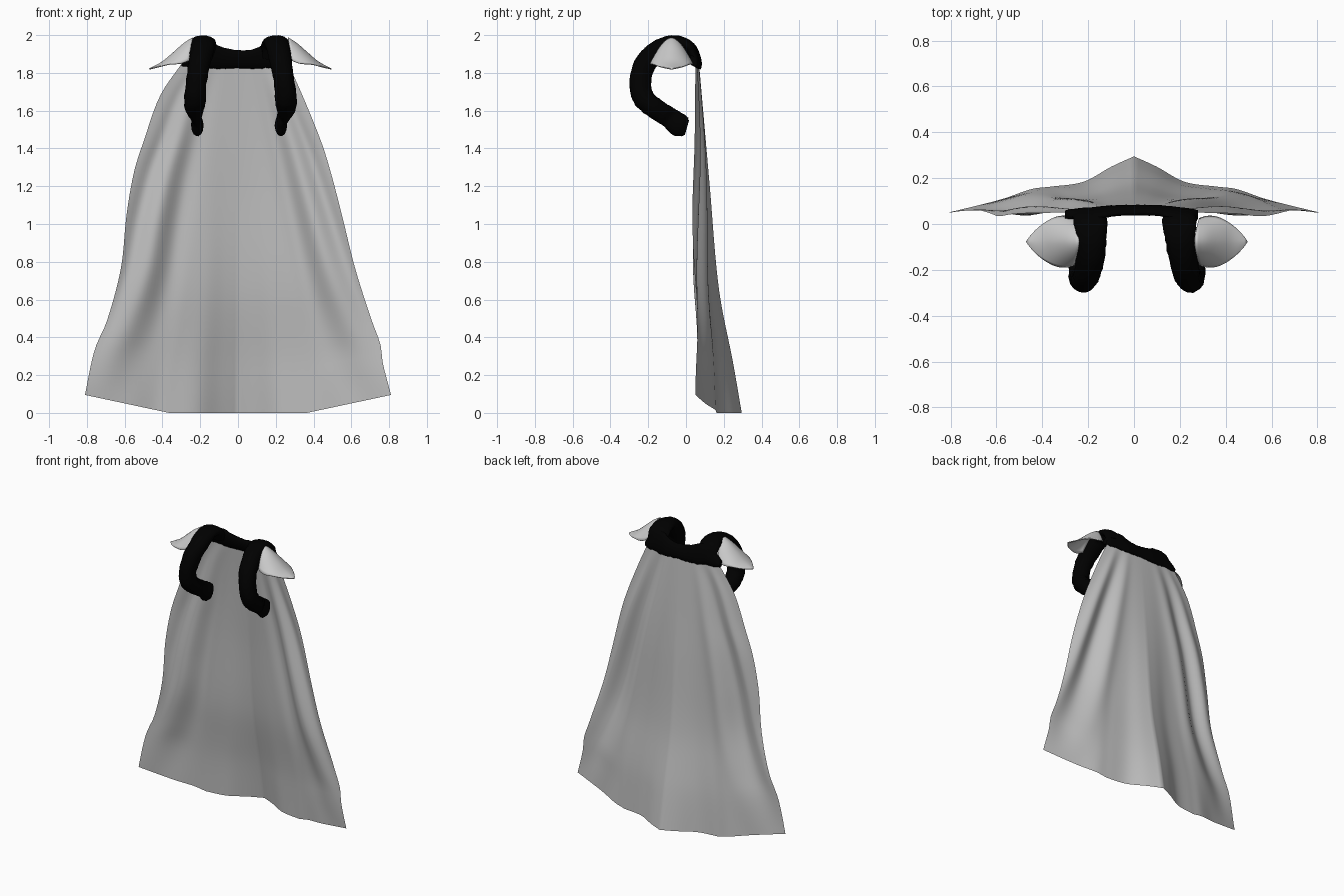
import bpy, bmesh, math, random
from mathutils import Vector

random.seed(4)
cube = bpy.data.objects.get("Cube")
if cube:
    bpy.data.objects.remove(cube, do_unlink=True)


def material(name, value):
    m = bpy.data.materials.new(name)
    m.use_nodes = True
    colour = (value, value, value, 1)
    m.diffuse_color = colour
    m.node_tree.nodes["Principled BSDF"].inputs["Base Color"].default_value = colour
    return m


cloth = material("grey cloth", 0.53)
fur = material("black fur", 0.0)
metal = material("light grey metal", 0.6)


def interp(points, t):
    """Smooth cubic lookup through (key, value) pairs in rising key order."""
    if t <= points[0][0]:
        return points[0][1]
    if t >= points[-1][0]:
        return points[-1][1]

    def slope(k):
        a, b = points[max(0, k - 1)], points[min(len(points) - 1, k + 1)]
        return (b[1] - a[1]) / (b[0] - a[0])

    i = max(k for k in range(len(points) - 1) if points[k][0] <= t)
    (a, p), (b, q) = points[i], points[i + 1]
    h = b - a
    s = (t - a) / h
    ease = s * s * (3 - 2 * s)
    return (p + (q - p) * ease + h * s * (1 - s) * ((1 - s) * slope(i) - s * slope(i + 1)))


def loft(name, rows, mat, closed=False, capped=False, angle=60):
    """Skin a list of equal-length point rows."""
    bm = bmesh.new()
    grid = [[bm.verts.new(p) for p in row] for row in rows]
    n = len(rows[0])
    for a, b in zip(grid, grid[1:]):
        for i in range(n if closed else n - 1):
            j = (i + 1) % n
            bm.faces.new((a[i], a[j], b[j], b[i]))
    if capped:
        bm.faces.new(grid[0])
        bm.faces.new(grid[-1])
    bmesh.ops.remove_doubles(bm, verts=bm.verts, dist=0.0005)
    bmesh.ops.recalc_face_normals(bm, faces=bm.faces)
    me = bpy.data.meshes.new(name)
    bm.to_mesh(me)
    bm.free()
    me.materials.append(mat)
    ob = bpy.data.objects.new(name, me)
    bpy.context.collection.objects.link(ob)
    bpy.ops.object.select_all(action="DESELECT")
    bpy.context.view_layer.objects.active = ob
    ob.select_set(True)
    bpy.ops.object.shade_smooth_by_angle(angle=math.radians(angle))
    return ob


def bump(a, centre, width):
    return math.exp(-((a - centre) / width) ** 2)


# Cape: outline and depth by distance t below the neckline
right_edge = [(0, .29), (.1, .41), (.24, .5), (.33, .55), (.46, .59), (.62, .62),
              (.78, .695), (.85, .75), (.9, .775), (1, .81)]
left_edge = [(0, .26), (.1, .34), (.24, .44), (.33, .49), (.46, .55), (.62, .62),
             (.78, .71), (.85, .755), (.9, .765), (1, .81)]
back_depth = [(0, .068), (.35, .125), (.65, .175), (.86, .25), (1, .295)]
edge_depth = [(0, .05), (.25, .045), (.46, .03), (.62, .03), (.8, .05), (1, .05)]
hem_shape = [(0, 1), (.12, .82), (.27, .55), (.45, .46), (.55, .42), (.7, .25), (.85, .12), (1, 0)]
top = 1.86
rows = []
for r in range(41):
    t = r / 40
    row = []
    for c in range(81):
        u = c / 40 - 1
        a = abs(u)
        x = u * interp(left_edge if u > 0 else right_edge, t)
        bottom = .095 * max(0, (a - .45) / .55)
        z = top - t * (top - bottom)
        shape = interp(hem_shape, a) * t + (1 - a ** 2) * (1 - t)
        e = interp(edge_depth, t)
        y = e + (interp(back_depth, t) - e) * shape
        # One long fold each side, drifting outward towards the hem
        fold = .46 + .34 * t
        depth = math.sin(math.pi * t)
        y += depth * (.018 * bump(a, fold - .08, .1) - .03 * bump(a, fold + .1, .1)
                      + .022 * bump(a, fold + .28, .08))
        row.append((x, y, z))
    rows.append(row)
loft("cape", rows, cloth)


def ring(centre, across, along, w, h, n=14, rough=.0):
    """Oval cross-section with optional shaggy edge."""
    pts = []
    for i in range(n):
        a = 2 * math.pi * i / n
        k = 1 + random.uniform(-rough, rough)
        pts.append(centre + across * (w * k * math.cos(a)) + along * (h * k * math.sin(a)))
    return pts


# Fur collar: x position, centre y, centre z, half height
collar = [(-.3, .04, 1.855, .02), (-.25, .045, 1.88, .05), (-.2, .047, 1.895, .065),
          (-.13, .052, 1.89, .07), (-.09, .058, 1.88, .06), (0, .06, 1.872, .05),
          (.09, .06, 1.875, .055), (.14, .055, 1.888, .07), (.2, .047, 1.89, .065),
          (.25, .045, 1.87, .045), (.28, .04, 1.855, .02)]
keys = [[(p[0], p[k]) for p in collar] for k in (1, 2, 3)]
rows = []
for i in range(36):
    x = -.3 + .58 * i / 35
    y, z, h = (interp(k, x) for k in keys)
    # Lean the band forward at its top
    lean = Vector((0, -.25, 1)).normalized()
    rows.append(ring(Vector((x, y, z)), Vector((0, 1, 0)), lean, .02, h, rough=.05))
loft("fur_collar", rows, fur, closed=True, capped=True)

# Fur straps curling forward: outward x, y, z, half width in x, half thickness
strap = [(.2, .045, 1.88, .07, .025), (.19, .01, 1.945, .075, .03), (.185, -.07, 1.965, .065, .035),
         (.19, -.15, 1.92, .063, .052), (.205, -.22, 1.84, .058, .058),
         (.222, -.242, 1.74, .055, .058), (.228, -.22, 1.66, .058, .058),
         (.23, -.16, 1.61, .05, .055), (.22, -.09, 1.565, .026, .055),
         (.215, -.03, 1.52, .033, .062), (.215, .005, 1.51, .018, .04)]
for side, name, shift in ((-1, "right_strap", 0), (1, "left_strap", .025)):
    rows = []
    for i in range(51):
        f = i / 5
        x, y, z, w, h = (interp([(j, p[k]) for j, p in enumerate(strap)], f) for k in range(5))
        a, b = strap[max(0, int(f - .5))], strap[min(10, int(f + 1))]
        along = Vector((0, b[1] - a[1], b[2] - a[2])).normalized()
        normal = Vector((0, -along.z, along.y))
        out = x + shift * min(1, f / 3) * (1 if f < 8 else .5)
        rows.append(ring(Vector((side * out, y, z)), Vector((1, 0, 0)), normal, w, h, rough=.04))
    loft(name, rows, fur, closed=True, capped=True)

# Shoulder plates: ridged leaf shells ending in a point
half = [(0, .1), (.15, .11), (.35, .108), (.55, .09), (.75, .06), (.9, .028), (1, 0)]
ridge = [(0, 1.985), (.2, 1.955), (.45, 1.905), (.7, 1.857), (1, 1.82)]
rim = [(0, 1.865), (.2, 1.85), (.5, 1.845), (.8, 1.83), (1, 1.82)]
for side, name, inner in ((-1, "right_shoulder_plate", .24), (1, "left_shoulder_plate", .265)):
    rows = []
    for r in range(17):
        s = r / 16
        row = []
        for c in range(21):
            v = c / 10 - 1
            hi, lo = interp(ridge, s), interp(rim, s)
            arch = abs(v) ** 1.8
            x = inner + .23 * s + .02 * (1 - s) * arch
            row.append((side * x, -.077 + interp(half, s) * v, hi - (hi - lo) * arch))
        rows.append(row)
    plate = loft(name, rows, metal, angle=50)
    shell = plate.modifiers.new("thickness", "SOLIDIFY")
    shell.thickness = .006
    shell.offset = 0

# Short fur tabs joining the plates to the straps
for side, name in ((-1, "right_plate_tab"), (1, "left_plate_tab")):
    rows = [ring(Vector((side * x, -.04, z)), Vector((0, 1, 0)), Vector((0, 0, 1)), .03, .02)
            for x, z in ((.2, 1.93), (.23, 1.93), (.255, 1.92))]
    loft(name, rows, fur, closed=True, capped=True)
